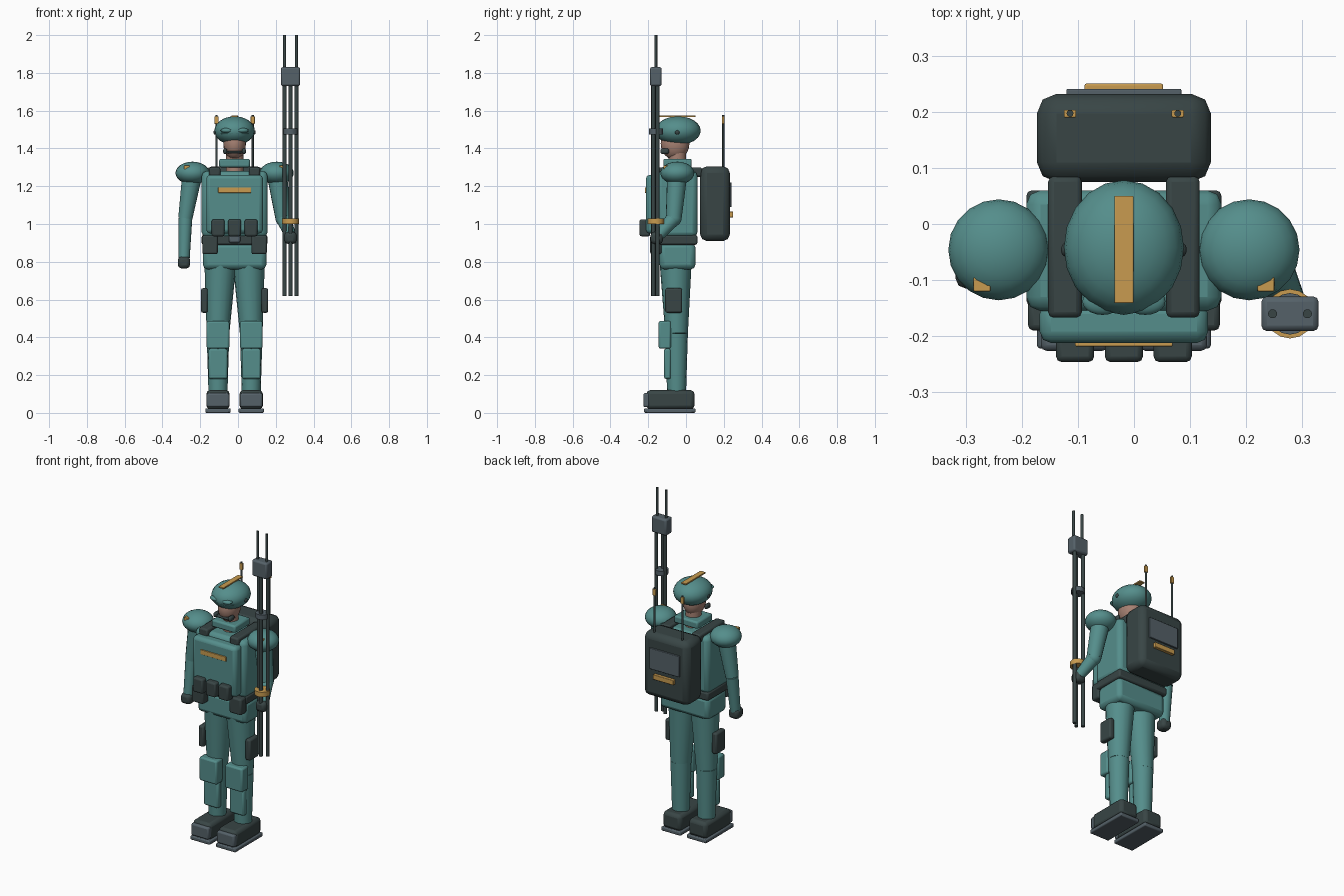
import bpy
from mathutils import Vector

default_cube = bpy.data.objects.get("Cube")
if default_cube:
    bpy.data.objects.remove(default_cube, do_unlink=True)

MIDDLE = -.018  # body centre line
SPINE = -.046   # depth of the neck, arms and legs


def material(name, red, green, blue):
    result = bpy.data.materials.new(name)
    result.use_nodes = True
    colour = (red, green, blue, 1)
    result.diffuse_color = colour
    result.node_tree.nodes["Principled BSDF"].inputs["Base Color"].default_value = colour
    return result


TEAL = material("teal cloth", red=.09, green=.27, blue=.26)
DARK = material("dark gear", red=.04, green=.06, blue=.06)
GREY = material("slate metal", red=.09, green=.12, blue=.14)
GOLD = material("ochre trim", red=.58, green=.33, blue=.08)
SKIN = material("skin", red=.38, green=.22, blue=.17)


def finish(name, colour):
    part = bpy.context.object
    part.name = name
    part.data.materials.append(colour)
    bpy.ops.object.shade_smooth_by_angle()


def box(name, colour, width, front, back, bottom, top, x=MIDDLE, bevel=.01):
    """Block with rounded edges, centred on x."""
    bpy.ops.mesh.primitive_cube_add(size=1, location=(x, (front + back) / 2, (bottom + top) / 2))
    part = bpy.context.object
    part.scale = (width, back - front, top - bottom)
    bpy.ops.object.transform_apply(location=False, rotation=False, scale=True)
    rounding = part.modifiers.new("rounding", 'BEVEL')
    rounding.width = bevel
    rounding.segments = 2
    finish(name, colour)


def ball(name, colour, centre, radii):
    bpy.ops.mesh.primitive_uv_sphere_add(segments=20, ring_count=12, radius=1, location=centre)
    bpy.context.object.scale = radii
    bpy.ops.object.transform_apply(location=False, rotation=False, scale=True)
    finish(name, colour)


def limb(name, colour, start, end, radius, end_radius):
    """Tapered cylinder between two joints."""
    axis = end - start
    bpy.ops.mesh.primitive_cone_add(vertices=16, radius1=radius, radius2=end_radius,
                                    depth=axis.length, location=(start + end) / 2)
    bpy.context.object.rotation_euler = axis.to_track_quat('Z', 'Y').to_euler()
    finish(name, colour)


def post(name, colour, x, y, bottom, top, radius):
    """Upright cylinder."""
    limb(name, colour, Vector((x, y, bottom)), Vector((x, y, top)), radius, radius)


# Parts repeated on both sides
shoulders = {}
for side, sign in (("right", -1), ("left", 1)):
    def out(distance):
        return MIDDLE + sign * distance

    # Boots and legs
    foot = out(.088)
    box(side + "_sole", GREY, x=foot, width=.134, front=-.222, back=.05, bottom=0, top=.024, bevel=.006)
    box(side + "_boot", DARK, x=foot, width=.124, front=-.21, back=.045, bottom=.02, top=.12, bevel=.02)
    box(side + "_toe_cap", GREY, x=foot, width=.12, front=-.226, back=-.19, bottom=.03, top=.105)
    ankle = Vector((foot, -.05, .1))
    knee = Vector((foot, -.05, .42))
    hip = Vector((out(.075), -.055, .8))
    limb(side + "_lower_leg", TEAL, ankle, knee, radius=.05, end_radius=.06)
    limb(side + "_upper_leg", TEAL, knee, hip, radius=.06, end_radius=.085)
    box(side + "_knee_pad", TEAL, x=foot, width=.12, front=-.145, back=-.08, bottom=.34, top=.486)
    box(side + "_shin_guard", TEAL, x=foot, width=.1, front=-.116, back=-.08, bottom=.18, top=.34)
    box(side + "_thigh_pouch", DARK, x=out(.16), width=.035, front=-.11, back=-.02, bottom=.53, top=.66)

    # Belt pouch, strap and shoulder
    box(side + "_belt_pouch", DARK, x=out(.13), width=.082, front=-.19, back=-.13, bottom=.84, top=.94)
    box(side + "_shoulder_strap", DARK, x=out(.105), width=.06, front=-.167, back=.085,
        bottom=.25 + 1, top=1.3)
    shoulders[side] = Vector((out(.223), SPINE, 1.27))
    ball(side + "_shoulder", TEAL, shoulders[side], radii=(.09, .09, .06))
    box(side + "_shoulder_badge", GOLD, x=out(.253), width=.03, front=-.12, back=-.09,
        bottom=1.29, top=1.31, bevel=.002)

    # Pack aerial
    aerial = out(.096)
    post(side + "_aerial", DARK, x=aerial, y=.197, bottom=1.28, top=1.577, radius=.006)
    box(side + "_aerial_tip", GOLD, x=aerial, width=.022, front=.19, back=.203,
        bottom=1.53, top=1.57, bevel=.002)

    # Headset and eye cover
    ball(side + "_helmet_knob", DARK, (out(.104), SPINE, 1.485), radii=(.008, .012, .012))
    box(side + "_chin_clip", DARK, x=out(.05), width=.022, front=-.135, back=-.09, bottom=1.37, top=1.4)
    ball(side + "_eye_cover", TEAL, (out(.038), -.138, 1.495), radii=(.036, .024, .014))

# Torso
box("pelvis", TEAL, width=.336, front=-.14, back=.05, bottom=.76, top=.9, bevel=.025)
box("belt", DARK, width=.348, front=-.146, back=.06, bottom=.89, top=.942)
box("belt_buckle", GREY, width=.06, front=-.16, back=-.14, bottom=.9, top=.94)
box("torso", TEAL, width=.348, front=-.155, back=.06, bottom=.93, top=1.28, bevel=.025)
box("chest_plate", TEAL, width=.3, front=-.212, back=-.14, bottom=.95, top=1.26, bevel=.02)
box("chest_bar", GOLD, width=.174, front=-.218, back=-.21, bottom=1.165, top=1.194, bevel=.002)
for place, offset in (("right", -.087), ("middle", 0), ("left", .087)):
    box(place + "_front_pouch", DARK, x=MIDDLE + offset, width=.068,
        front=-.246, back=-.19, bottom=.935, top=1.025)

# Neck, head and helmet
post("neck", SKIN, x=MIDDLE, y=SPINE, bottom=1.26, top=1.38, radius=.046)
box("collar", TEAL, width=.164, front=-.12, back=.03, bottom=1.3, top=1.345)
ball("head", SKIN, (MIDDLE, -.058, 1.425), radii=(.06, .076, .085))
box("chin_strap", DARK, width=.11, front=-.132, back=-.1, bottom=1.374, top=1.386)
ball("helmet", TEAL, (MIDDLE, -.042, 1.494), radii=(.107, .12, .076))
ball("helmet_brim", TEAL, (MIDDLE, -.112, 1.478), radii=(.078, .046, .012))
box("helmet_stripe", GOLD, width=.034, front=-.141, back=.05, bottom=1.566, top=1.575, bevel=.002)

# Lowered right arm
elbow = Vector((-.279, -.052, 1.03))
wrist = Vector((-.286, -.075, .81))
limb("right_upper_arm", TEAL, shoulders["right"], elbow, radius=.054, end_radius=.038)
limb("right_forearm", TEAL, elbow, wrist, radius=.037, end_radius=.03)
box("right_hand", DARK, x=wrist.x, width=.064, front=-.115, back=SPINE, bottom=.765, top=.828, bevel=.018)

# Raised left arm, gripping the pole
POLE_X, POLE_Y = .278, -.16
elbow = Vector((.24, -.065, 1.03))
wrist = Vector((POLE_X, -.145, .94))
limb("left_upper_arm", TEAL, shoulders["left"], elbow, radius=.054, end_radius=.042)
ball("left_elbow", TEAL, elbow, radii=(.042, .042, .042))
limb("left_forearm", TEAL, elbow, wrist, radius=.04, end_radius=.03)
box("left_hand", DARK, x=POLE_X, width=.064, front=-.187, back=-.122, bottom=.895, top=.958, bevel=.018)

# Backpack
box("backpack", DARK, width=.31, front=.075, back=.232, bottom=.91, top=1.305, bevel=.035)
box("pack_panel", GREY, width=.205, front=.226, back=.241, bottom=1.09, top=1.22, bevel=.003)
box("pack_bar", GOLD, width=.14, front=.226, back=.25, bottom=1.035, top=1.066, bevel=.003)

# Three-rod pole with a two-pronged head
post("middle_pole_rod", DARK, x=POLE_X, y=POLE_Y - .013, bottom=.62, top=1.75, radius=.011)
for side, offset in (("right", -.031), ("left", .031)):
    rod = POLE_X + offset
    post(side + "_pole_rod", DARK, x=rod, y=POLE_Y + .01, bottom=.62, top=1.75, radius=.011)
    post(side + "_pole_prong", DARK, x=rod, y=POLE_Y, bottom=1.8, top=2, radius=.008)
box("pole_head", GREY, x=POLE_X, width=.102, front=-.191, back=-.129, bottom=1.73, top=1.83)
post("pole_clamp", GREY, x=POLE_X, y=POLE_Y, bottom=1.475, top=1.505, radius=.037)
post("pole_collar", GOLD, x=POLE_X, y=POLE_Y, bottom=1, top=1.03, radius=.044)
